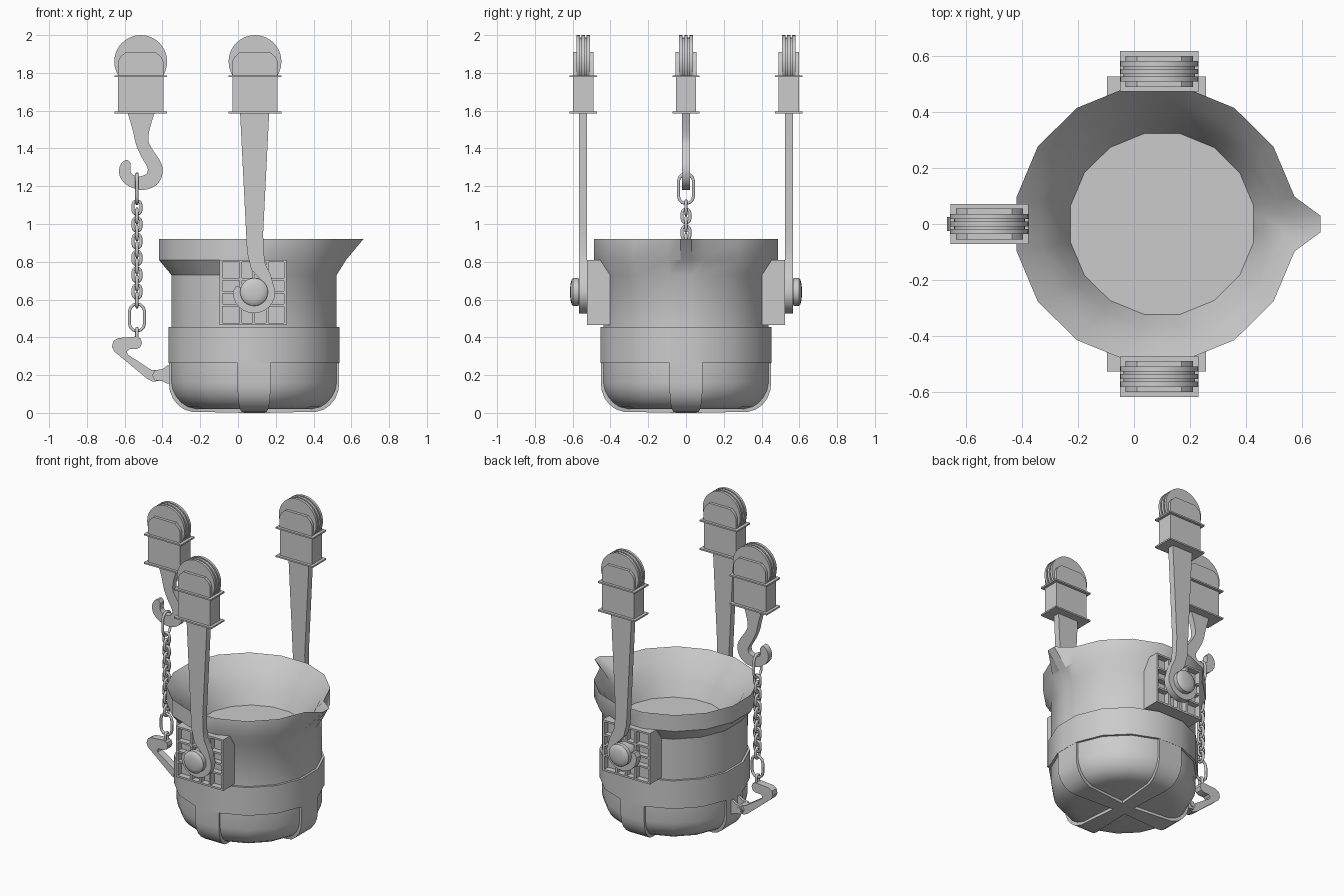
import bpy, bmesh
from math import sin, cos, pi, radians
from mathutils import Vector, Matrix
from mathutils.geometry import interpolate_bezier

if "Cube" in bpy.data.objects:
    bpy.data.objects.remove(bpy.data.objects["Cube"])

CX = 0.085  # axis of the pot


def finish(name, bm, mirror=False):
    bmesh.ops.recalc_face_normals(bm, faces=bm.faces)
    me = bpy.data.meshes.new(name)
    bm.to_mesh(me)
    bm.free()
    ob = bpy.data.objects.new(name, me)
    bpy.context.collection.objects.link(ob)
    bpy.ops.object.select_all(action='DESELECT')
    ob.select_set(True)
    bpy.context.view_layer.objects.active = ob
    bpy.ops.object.shade_smooth_by_angle(angle=radians(32))
    if mirror:
        m = ob.modifiers.new("mirror", 'MIRROR')
        m.use_axis = (False, True, False)
    return ob


def bridge(bm, rings):
    for a, b in zip(rings, rings[1:]):
        n = len(a)
        for i in range(n):
            bm.faces.new((a[i], a[(i + 1) % n], b[(i + 1) % n], b[i]))


def add_box(bm, x0, x1, y0, y1, z0, z1):
    m = Matrix.Translation(((x0 + x1) / 2, (y0 + y1) / 2, (z0 + z1) / 2))
    bmesh.ops.create_cube(bm, size=1, matrix=m @ Matrix.Diagonal((x1 - x0, y1 - y0, z1 - z0, 1)))


def add_prism(bm, outline, y0, y1):
    """Front-view outline extruded along y."""
    rings = [[bm.verts.new((x, y, z)) for x, z in outline] for y in (y0, y1)]
    bridge(bm, rings)
    for r in rings:
        bm.faces.new(r)


def smooth_path(path, steps=3):
    """Rounds a path of (x, z, width) through its points."""
    p = [Vector(q) for q in path]
    p = [p[0]] + p + [p[-1]]
    out = []
    for i in range(1, len(p) - 2):
        h0, h1 = p[i] + (p[i + 1] - p[i - 1]) / 6, p[i + 1] - (p[i + 2] - p[i]) / 6
        out += [tuple(v) for v in interpolate_bezier(p[i], h0, h1, p[i + 1], steps + 1)[:-1]]
    return out + [tuple(p[-1])]


def ribbon(path):
    """Outline around a path of (x, z, width)."""
    left, right = [], []
    for i, (x, z, w) in enumerate(path):
        a, b = path[max(i - 1, 0)], path[min(i + 1, len(path) - 1)]
        t = Vector((b[0] - a[0], b[1] - a[1])).normalized() * w / 2
        left.append((x - t.y, z + t.x))
        right.append((x + t.y, z - t.x))
    return left + right[::-1]


def add_lathe_y(bm, cx, cz, profile, n=32):
    """Profile of (radius, y) turned about an axis parallel to y."""
    rings = [[bm.verts.new((cx + r * cos(2 * pi * i / n), y, cz + r * sin(2 * pi * i / n)))
              for i in range(n)] for r, y in profile]
    bridge(bm, rings)
    bm.faces.new(rings[0])
    bm.faces.new(rings[-1])


# Pot: 16-sided rings with two extra points for the pouring spout
def pot_ring(bm, r, z, tip=None, cx=CX, sy=1.0):
    half = pi / 16
    pts = [(r * cos(half + i * pi / 8), r * sy * sin(half + i * pi / 8)) for i in range(16)]
    sx = tip if tip else r * cos(half)
    pts += [(sx, -0.03), (sx, 0.03)]
    return [bm.verts.new((cx + x, y, z)) for x, y in pts]


bm = bmesh.new()
profile = [(0.31, 0.02), (0.36, 0.032), (0.395, 0.055), (0.42, 0.085), (0.438, 0.12), (0.446, 0.16),
           (0.446, 0.265), (0.461, 0.265), (0.461, 0.455), (0.446, 0.455), (0.446, 0.73)]
rings = [pot_ring(bm, r, z) for r, z in profile]
rings.append(pot_ring(bm, 0.505, 0.81, cx=0.077, sy=0.985))
rings.append(pot_ring(bm, 0.505, 0.92, tip=0.587, cx=0.077, sy=0.985))
# bowl inside, steeper towards the floor
rings += [pot_ring(bm, 0.43, 0.84, tip=0.445, cx=0.09), pot_ring(bm, 0.372, 0.745, cx=0.098),
          pot_ring(bm, 0.333, 0.65, cx=0.1, sy=0.985)]
bridge(bm, rings)
bm.faces.new(rings[0])
bm.faces.new(rings[-1])
finish("pot", bm)

# Straps crossing under the bottom
side = [(0.451, 0.275, 0.088), (0.451, 0.16, 0.088), (0.446, 0.118, 0.087), (0.43, 0.076, 0.084),
        (0.403, 0.042, 0.08), (0.37, 0.018, 0.074), (0.33, 0.006, 0.066), (0.05, 0.0, 0.045)]
bm = bmesh.new()
for turn in (0, 1):
    full = side + [(-r, z, w) for r, z, w in side[::-1]]
    rot = Matrix.Translation((CX, 0, 0)) @ Matrix.Rotation(turn * pi / 2, 4, 'Z')
    rows = []
    for r, z, w in full:
        ins = (r * 0.9, z * 0.9 + 0.027)
        rows.append([bm.verts.new(rot @ Vector(p)) for p in
                     ((r, w, z), (r, -w, z), (ins[0], -w, ins[1]), (ins[0], w, ins[1]))])
    bridge(bm, rows)
    bm.faces.new(rows[0])
    bm.faces.new(rows[-1])
finish("bottom_straps", bm)

# Ribbed trunnion plates on both sides
bm = bmesh.new()
add_box(bm, -0.09, 0.25, 0.44, 0.485, 0.47, 0.80)
for i, x in enumerate((-0.09, 0.015, 0.083, 0.155, 0.25)):
    outer = i in (0, 4)
    add_box(bm, x - 0.007, x + 0.007, 0.40 if outer else 0.44, 0.525 if outer else 0.523, 0.465, 0.81)
for i, z in enumerate((0.471, 0.57, 0.638, 0.708, 0.804)):
    outer = i in (0, 4)
    add_box(bm, -0.097, 0.257, 0.40 if i == 0 else 0.44, 0.525 if outer else 0.523, z - 0.006, z + 0.006)
finish("trunnion_plates", bm, True)

# Trunnion pins with a domed cap
bm = bmesh.new()
add_lathe_y(bm, CX, 0.64, [(0.066, 0.45), (0.066, 0.568), (0.074, 0.568), (0.074, 0.597),
                           (0.066, 0.605), (0.045, 0.611), (0.02, 0.614)], 24)
finish("trunnion_pins", bm, True)

# Long lifting arms ending in a J hook around the pins
path = [(0.088, 1.6, 0.155), (0.088, 0.95, 0.09), (0.092, 0.85, 0.088), (0.107, 0.775, 0.08),
        (0.148, 0.715, 0.058)]
path += [(CX + 0.09 * cos(a), 0.64 + 0.09 * sin(a), 0.045)
         for a in (-i * pi / 12 for i in range(0, 13))]
path += [(0.002, 0.668, 0.025)]
bm = bmesh.new()
add_prism(bm, ribbon(path), 0.523, 0.567)
finish("lifting_arms", bm, True)


# Pulley blocks
def pulley_block(name, cx, cy, mirror=False):
    bm = bmesh.new()
    add_box(bm, cx - 0.12, cx + 0.12, cy - 0.054, cy + 0.054, 1.592, 1.78)
    for z in (1.59, 1.782):
        add_box(bm, cx - 0.139, cx + 0.139, cy - 0.072, cy + 0.072, z - 0.005, z + 0.005)
    cheek = [(-0.12, 1.78), (-0.12, 1.86), (-0.108, 1.885), (-0.08, 1.91),
             (0.08, 1.91), (0.108, 1.885), (0.12, 1.86), (0.12, 1.78)]
    for s in (-1, 1):
        add_prism(bm, [(cx + x, z) for x, z in cheek], cy + s * 0.033, cy + s * 0.055)
    wheel = []
    for i in range(3):
        y = cy - 0.036 + i * 0.027
        wheel += [(0.127, y), (0.14, y), (0.14, y + 0.018), (0.127, y + 0.018)]
    add_lathe_y(bm, cx, 1.86, wheel, 32)
    finish(name, bm, mirror)


pulley_block("arm_pulley_blocks", 0.09, 0.544, True)
pulley_block("tilt_pulley_block", -0.515, 0)

# Tilting hook
bm = bmesh.new()
hook = [(-.513, 1.6, .15), (-.513, 1.50, .09), (-.507, 1.43, .068), (-.48, 1.372, .07),
        (-.448, 1.32, .075), (-.438, 1.28, .08), (-.457, 1.237, .08), (-.505, 1.217, .074),
        (-.553, 1.224, .065), (-.59, 1.25, .062), (-.6, 1.285, .06),
        (-.59, 1.315, .05), (-.575, 1.33, .025)]
add_prism(bm, ribbon(smooth_path(hook)), -0.02, 0.02)
finish("tilt_hook", bm)

# Chain: rounded oval links, turned alternately
cu = bpy.data.curves.new("chain", 'CURVE')
cu.dimensions = '3D'
chain = bpy.data.objects.new("chain", cu)
bpy.context.collection.objects.link(chain)
cu.bevel_depth = 0.009
cu.bevel_resolution = 1


def link(z, half_len, half_w, sideways, n=6):
    sp = cu.splines.new('POLY')
    sp.points.add(2 * n + 1)
    sp.use_cyclic_u = True
    k = 0
    for s in (1, -1):
        for i in range(n + 1):
            a = pi * i / n
            u = s * half_w * cos(a)
            dz = s * (half_len - half_w + half_w * sin(a))
            x, y = (0, u) if sideways else (u, 0)
            sp.points[k].co = (-0.535 + x, y, z + dz, 1)
            k += 1


link(1.187, 0.079, 0.04, True)
for i in range(12):
    link(1.087 - i * 0.0445, 0.036, 0.021, i % 2 == 1)
link(0.505, 0.072, 0.04, False)
link(0.418, 0.03, 0.015, True)

# Tilting bracket at the foot of the pot, its lugs and pin
bm = bmesh.new()
add_prism(bm, [(-.667, .35), (-.66, .38), (-.635, .396), (-.54, .404), (-.515, .393), (-.508, .37),
               (-.518, .347), (-.54, .337), (-.575, .337), (-.588, .325), (-.585, .31), (-.46, .228),
               (-.42, .225), (-.408, .195), (-.42, .17), (-.45, .165), (-.48, .18), (-.655, .325)],
          -0.025, 0.025)
finish("tilt_bracket", bm)
bm = bmesh.new()
for s in (-1, 1):
    add_prism(bm, [(-.345, .25), (-.375, .25), (-.40, .232), (-.44, .225), (-.455, .2), (-.44, .172),
                   (-.40, .168), (-.375, .155), (-.345, .155)], s * 0.026, s * 0.044)
add_lathe_y(bm, -0.43, 0.2, [(0.016, -0.05), (0.016, 0.05)], 16)
finish("bracket_lugs", bm)
